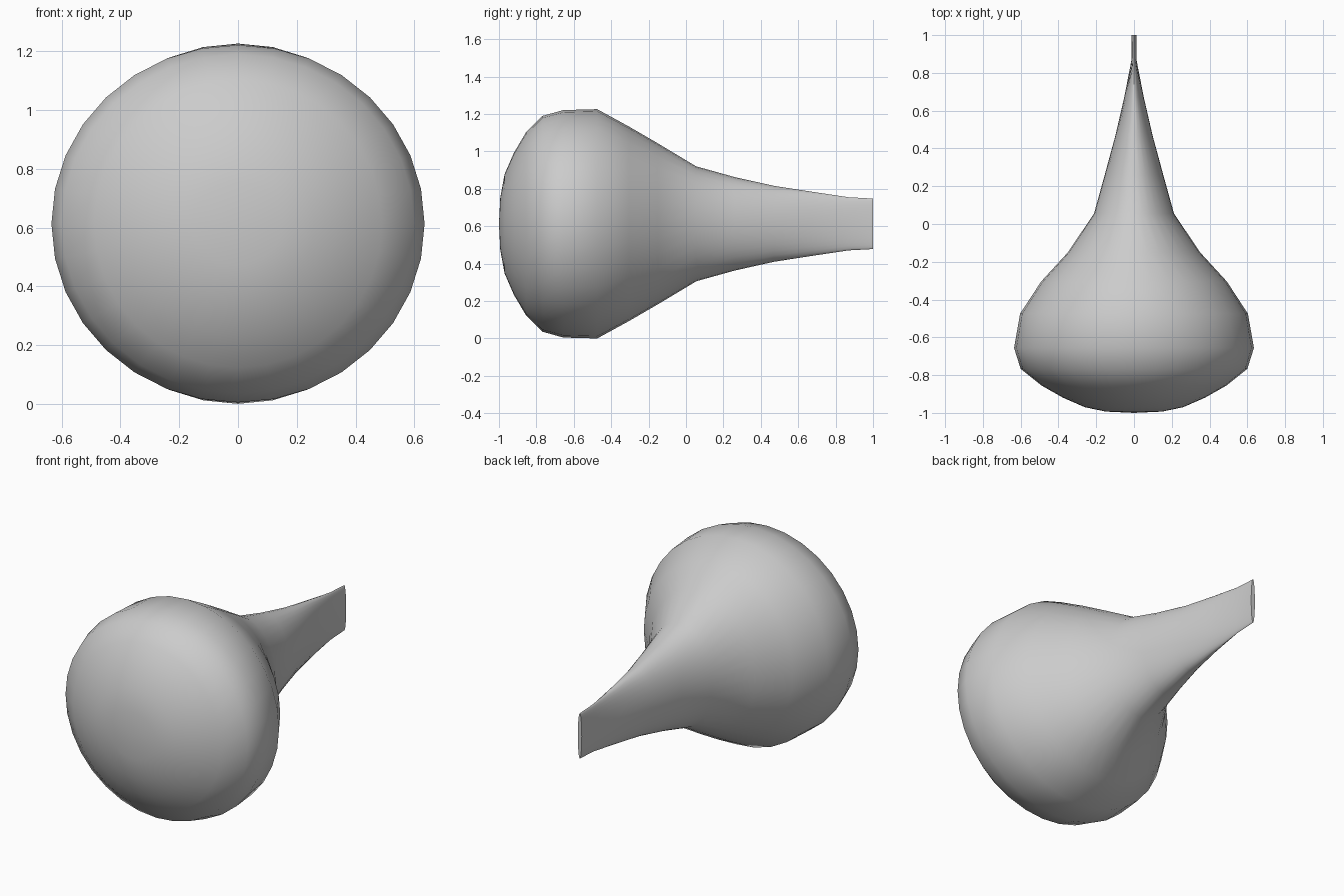
import bpy, bmesh, math

if "Cube" in bpy.data.objects:
    bpy.data.objects.remove(bpy.data.objects["Cube"])

SEGMENTS = 32
CENTRE_Z = 0.613

# Cross-sections along the body: y, half width, half height
SECTIONS = [
    (-0.993, 0.15, 0.14), (-0.97, 0.26, 0.265), (-0.92, 0.375, 0.38),
    (-0.855, 0.49, 0.49), (-0.767, 0.60, 0.577), (-0.656, 0.635, 0.608),
    (-0.475, 0.603, 0.613), (-0.305, 0.492, 0.52), (-0.15, 0.35, 0.43),
    (0.055, 0.212, 0.307), (0.26, 0.155, 0.25), (0.47, 0.098, 0.203),
    (0.67, 0.052, 0.172), (0.87, 0.013, 0.142), (1.0, 0.013, 0.135),
]


def add_ring(bm, y, half_w, half_h):
    angles = [2 * math.pi * i / SEGMENTS for i in range(SEGMENTS)]
    return [bm.verts.new((half_w * math.cos(a), y, CENTRE_Z + half_h * math.sin(a)))
            for a in angles]


bm = bmesh.new()
rings = [add_ring(bm, *s) for s in SECTIONS]

# Bulb wall flowing into the flattened tail
for a, b in zip(rings, rings[1:]):
    for i in range(SEGMENTS):
        j = (i + 1) % SEGMENTS
        bm.faces.new((a[i], a[j], b[j], b[i]))

# Rounded front pole and flat tail end
pole = bm.verts.new((0, -1.0, CENTRE_Z))
for i in range(SEGMENTS):
    bm.faces.new((pole, rings[0][(i + 1) % SEGMENTS], rings[0][i]))
bm.faces.new(rings[-1])

bmesh.ops.recalc_face_normals(bm, faces=bm.faces)
mesh = bpy.data.meshes.new("bulb_body")
bm.to_mesh(mesh)
bm.free()

body = bpy.data.objects.new("bulb_body", mesh)
bpy.context.collection.objects.link(body)
bpy.context.view_layer.objects.active = body
body.select_set(True)
bpy.ops.object.shade_smooth_by_angle(angle=math.radians(50))
